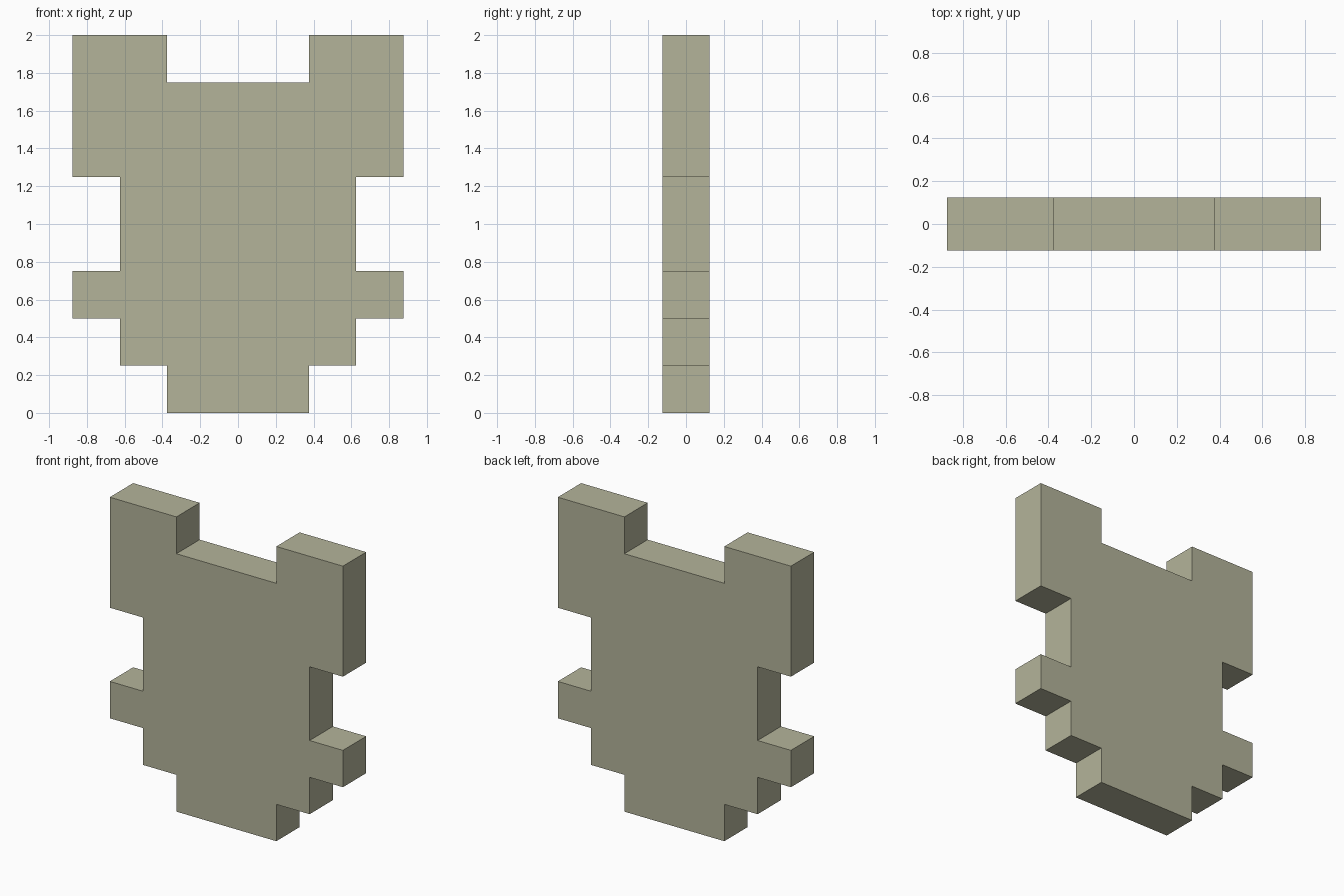
import bpy, bmesh

if "Cube" in bpy.data.objects:
    bpy.data.objects.remove(bpy.data.objects["Cube"])

# Single flat stone colour
stone = bpy.data.materials.new("pale_olive_stone")
stone.diffuse_color = (0.456, 0.456, 0.323, 1.0)
stone.use_nodes = True
stone.node_tree.nodes["Principled BSDF"].inputs["Base Color"].default_value = stone.diffuse_color

# Right half of the stepped outline (x, z), bottom to top
half = [(0.375, 0), (0.375, 0.25), (0.625, 0.25), (0.625, 0.5),
        (0.875, 0.5), (0.875, 0.75), (0.625, 0.75), (0.625, 1.25),
        (0.875, 1.25), (0.875, 2.0), (0.375, 2.0), (0.375, 1.75)]
outline = half + [(-x, z) for x, z in reversed(half)]
DEPTH = 0.25

# Stepped slab: fill the outline, then extrude it front to back
bm = bmesh.new()
face = bm.faces.new([bm.verts.new((x, -DEPTH / 2, z)) for x, z in outline])
result = bmesh.ops.extrude_face_region(bm, geom=[face], use_keep_orig=True)
moved = [g for g in result["geom"] if isinstance(g, bmesh.types.BMVert)]
bmesh.ops.translate(bm, verts=moved, vec=(0, DEPTH, 0))
bmesh.ops.recalc_face_normals(bm, faces=bm.faces)
mesh = bpy.data.meshes.new("stepped_slab")
bm.to_mesh(mesh)
bm.free()
mesh.materials.append(stone)
slab = bpy.data.objects.new("stepped_slab", mesh)
bpy.context.collection.objects.link(slab)
